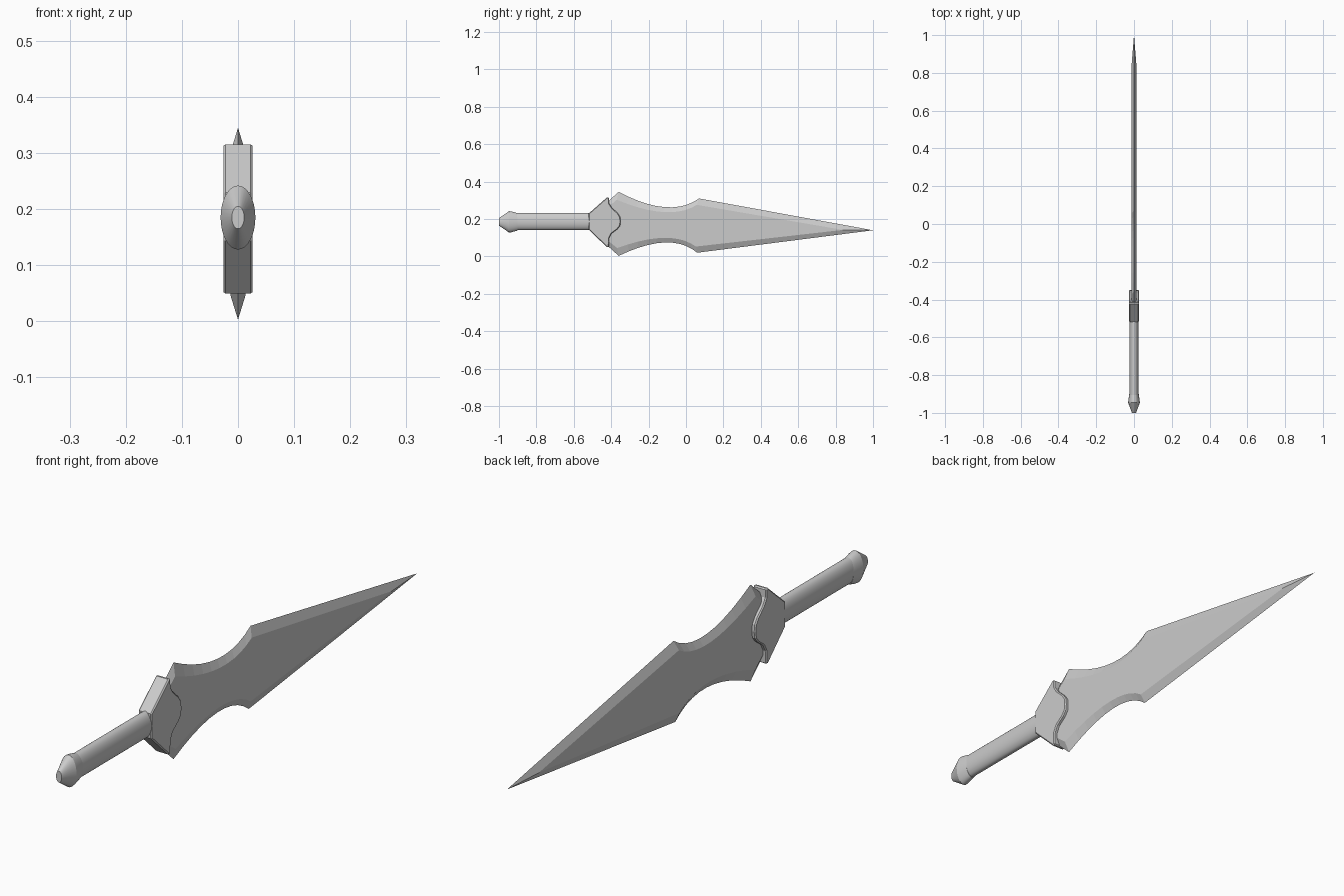
import bpy, bmesh, math

if "Cube" in bpy.data.objects:
    bpy.data.objects.remove(bpy.data.objects["Cube"])


def finish(name, bm, angle=None):
    bmesh.ops.recalc_face_normals(bm, faces=bm.faces)
    me = bpy.data.meshes.new(name)
    bm.to_mesh(me)
    bm.free()
    ob = bpy.data.objects.new(name, me)
    bpy.context.collection.objects.link(ob)
    if angle:
        bpy.ops.object.select_all(action='DESELECT')
        ob.select_set(True)
        bpy.context.view_layer.objects.active = ob
        bpy.ops.object.shade_smooth_by_angle(angle=math.radians(angle))
    return ob


def arc(a, c, b, n=10):
    """Quadratic curve from a to b pulled towards c."""
    return [tuple((1 - t) ** 2 * a[i] + 2 * t * (1 - t) * c[i] + t * t * b[i] for i in (0, 1))
            for t in (k / n for k in range(n + 1))]


def bridge(bm, r1, r2):
    n = len(r1)
    for i in range(n):
        j = (i + 1) % n
        bm.faces.new((r1[i], r1[j], r2[j], r2[i]))


def ring(bm, pts, x):
    return [bm.verts.new((x, y, z)) for y, z in pts]


# Blade: sharp outer outline at x = 0, flat inner outline on both sides
outer = ([(1.0, 0.14)] + arc((0.07, 0.31), (-0.085, 0.20), (-0.36, 0.345))
         + [(-0.45, 0.265), (-0.45, 0.085)]
         + arc((-0.36, 0.003), (-0.08, 0.138), (0.06, 0.02)))
inner = ([(0.84, 0.142)] + arc((0.058, 0.276), (-0.085, 0.185), (-0.37, 0.303))
         + [(-0.45, 0.235), (-0.45, 0.11)]
         + arc((-0.368, 0.045), (-0.08, 0.15), (0.053, 0.053)))
bm = bmesh.new()
edge = ring(bm, outer, 0)
for s in (-1, 1):
    flat = ring(bm, inner, 0.013 * s)
    bridge(bm, edge, flat)
    bm.faces.new(flat)
finish("blade", bm)

# Guard: extruded profile with a wavy front and softened rim
profile = [(-0.52, 0.23), (-0.42, 0.318), (-0.412, 0.312), (-0.411, 0.285), (-0.397, 0.262),
           (-0.365, 0.232), (-0.352, 0.212), (-0.349, 0.187), (-0.352, 0.164),
           (-0.366, 0.146), (-0.398, 0.122), (-0.411, 0.097), (-0.412, 0.053),
           (-0.42, 0.047), (-0.52, 0.143)]
bm = bmesh.new()
rims = [ring(bm, profile, x) for x in (-0.026, 0.026)]
bridge(bm, *rims)
for r in rims:
    bm.faces.new(r)
guard = finish("guard", bm)
bev = guard.modifiers.new("rim", 'BEVEL')
bev.width = 0.004
bev.segments = 1
bev.limit_method = 'ANGLE'
bev.angle_limit = math.radians(60)


# Grip and pommel: elliptical sections swept along y
def lathe(name, sections, zc, sides=32):
    bm = bmesh.new()
    rings = []
    for y, rx, rz in sections:
        rings.append([bm.verts.new((rx * math.cos(a), y, zc + rz * math.sin(a)))
                      for a in (2 * math.pi * i / sides for i in range(sides))])
    for r1, r2 in zip(rings, rings[1:]):
        bridge(bm, r1, r2)
    bm.faces.new(rings[0])
    bm.faces.new(rings[-1])
    return finish(name, bm, 25)


lathe("grip", [(-0.905, 0.025, 0.046), (-0.50, 0.025, 0.046)], 0.187)
lathe("pommel", [(-1.0, 0.011, 0.02), (-0.946, 0.031, 0.057), (-0.935, 0.030, 0.056),
                 (-0.90, 0.0252, 0.0465)], 0.185)
